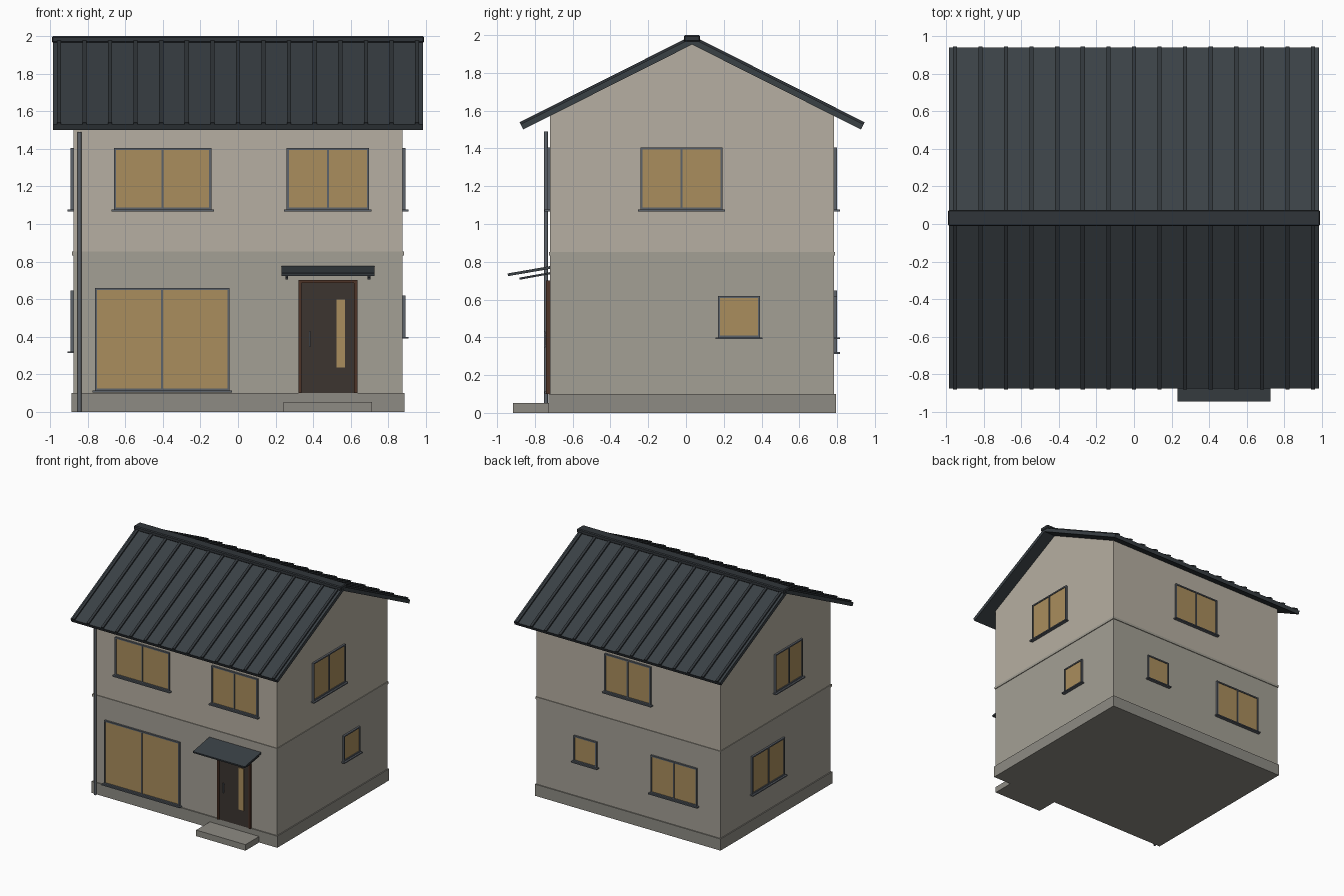
import bpy, bmesh, math
from mathutils import Matrix, Vector

if "Cube" in bpy.data.objects:
    bpy.data.objects.remove(bpy.data.objects["Cube"])

YC = 0.032                      # depth centre of the house body
HX, HY = 0.876, 0.752           # half width and half depth of the walls
APEX, SLOPE = 1.95, 0.503       # roof underside


def material(name, rgb):
    m = bpy.data.materials.new(name)
    m.diffuse_color = (*rgb, 1)
    m.use_nodes = True
    m.node_tree.nodes["Principled BSDF"].inputs["Base Color"].default_value = m.diffuse_color
    return m


UPPER = material("upper_wall", (0.47, 0.43, 0.36))
LOWER = material("lower_wall", (0.37, 0.35, 0.30))
STONE = material("concrete", (0.27, 0.26, 0.23))
ROOF = material("roof_metal", (0.042, 0.052, 0.06))
RIDGE = material("roof_trim", (0.03, 0.036, 0.042))
GLASS = material("warm_glass", (0.40, 0.27, 0.11))
FRAME = material("window_frame", (0.11, 0.125, 0.145))
WOOD = material("door_wood", (0.075, 0.033, 0.02))
LEAF = material("door_leaf", (0.045, 0.035, 0.03))


def finish(name, bm, mat, bevel=0):
    bmesh.ops.recalc_face_normals(bm, faces=bm.faces)
    me = bpy.data.meshes.new(name)
    bm.to_mesh(me)
    bm.free()
    me.materials.append(mat)
    ob = bpy.data.objects.new(name, me)
    bpy.context.collection.objects.link(ob)
    if bevel:
        mod = ob.modifiers.new("bevel", "BEVEL")
        mod.width, mod.segments = bevel, 1
    return ob


def boxes(name, corners, mat, bevel=0):
    """One object made of boxes, each given by two opposite corners."""
    bm = bmesh.new()
    for a, b in corners:
        a, b = Vector(a), Vector(b)
        size = [abs(q - p) for p, q in zip(a, b)]
        bmesh.ops.create_cube(bm, size=1, matrix=Matrix.Translation((a + b) / 2) @ Matrix.Diagonal((*size, 1)))
    return finish(name, bm, mat, bevel)


def prisms(name, profile, spans, mat, mirror=False):
    """Extrude a (y, z) profile along x over each span; optionally mirror about the ridge."""
    bm = bmesh.new()
    for s in ((1, -1) if mirror else (1,)):
        for x0, x1 in spans:
            vs = [bm.verts.new((x0, YC + s * (y - YC), z)) for y, z in profile]
            f = bm.faces.new(vs)
            ext = bmesh.ops.extrude_face_region(bm, geom=[f])["geom"]
            bmesh.ops.translate(bm, vec=(x1 - x0, 0, 0),
                                verts=[v for v in ext if isinstance(v, bmesh.types.BMVert)])
    return finish(name, bm, mat)


def body(name, grow, z0, z1, mat):
    return boxes(name, [((-HX - grow, YC - HY - grow, z0), (HX + grow, YC + HY + grow, z1))], mat)


# Foundation, walls and belt course
body("foundation", 0.009, 0, 0.1, STONE)
body("lower_walls", 0, 0.1, 0.843, LOWER)
body("belt_course", 0.006, 0.832, 0.853, LOWER)
eave = APEX - SLOPE * HY
prisms("upper_walls", [(YC - HY, 0.843), (YC + HY, 0.843), (YC + HY, eave), (YC, APEX), (YC - HY, eave)],
       [(-HX, HX)], UPPER)

# Roof slabs, standing seams and ridge cap
d = 0.894
n = Vector((-SLOPE, 1)).normalized()


def layer(t0, t1, start=0.0):
    """Slope cross-section between two heights above the roof underside."""
    tip = Vector((YC - d, APEX - SLOPE * d))
    lo, hi = tip + n * t0, tip + n * t1
    y = YC - start
    return [lo, hi, (y, hi.y + SLOPE * (y - hi.x)), (y, lo.y + SLOPE * (y - lo.x))]


prisms("roof_slabs", layer(0, 0.031), [(-0.984, 0.984)], ROOF, True)
seams = [-0.953 + i * 0.1361 for i in range(15)]
prisms("roof_seams", layer(0.029, 0.043, 0.01), [(x - 0.011, x + 0.011) for x in seams], RIDGE, True)
boxes("ridge_cap", [((-0.99, YC - 0.043, 1.964), (0.99, YC + 0.043, 2.0))], RIDGE, 0.007)

# Windows on the four walls: u runs along the wall, o points outward
SIDES = {
    "front": lambda u, o, z: (u, YC - HY - o, z),
    "back": lambda u, o, z: (u, YC + HY + o, z),
    "right": lambda u, o, z: (HX + o, u, z),
    "left": lambda u, o, z: (-HX - o, u, z),
}


def window(name, side, u0, u1, z0, z1, mullion=True):
    p, t, o = SIDES[side], 0.011, 0.016
    bars = [(u0, u0 + t, z0, z1), (u1 - t, u1, z0, z1),
            (u0 + t, u1 - t, z0, z0 + t), (u0 + t, u1 - t, z1 - t, z1)]
    if mullion:
        m = (u0 + u1) / 2
        bars.append((m - 0.005, m + 0.005, z0 + t, z1 - t))
    name = side + "_" + name
    boxes(name + "_frame", [(p(a, -0.005, b), p(c, o, e)) for a, c, b, e in bars], FRAME)
    boxes(name + "_glass", [(p(u0 + 0.005, -0.005, z0 + 0.005), p(u1 - 0.005, 0.009, z1 - 0.005))], GLASS)
    boxes(name + "_sill", [(p(u0 - 0.013, -0.005, z0 - 0.01), p(u1 + 0.013, 0.03, z0))], FRAME)


window("large_window", "front", -0.762, -0.045, 0.113, 0.66)
window("upper_left_window", "front", -0.66, -0.142, 1.077, 1.405)
window("upper_right_window", "front", 0.259, 0.698, 1.077, 1.405)
window("upper_window", "right", -0.241, 0.194, 1.077, 1.405)
window("small_window", "right", 0.17, 0.392, 0.4, 0.62, False)
window("upper_window", "back", -0.22, 0.22, 1.077, 1.405)
window("lower_window", "back", -0.66, -0.22, 0.323, 0.647)
window("small_window", "back", 0.295, 0.515, 0.4, 0.62, False)
window("upper_window", "left", -0.32, 0.05, 1.077, 1.405)
window("lower_window", "left", -0.075, 0.365, 0.323, 0.647)

# Front door with glass strip and handle
p = SIDES["front"]
boxes("door_frame", [(p(0.321, -0.005, 0.1), p(0.338, 0.022, 0.702)),
                     (p(0.618, -0.005, 0.1), p(0.635, 0.022, 0.702)),
                     (p(0.338, -0.005, 0.685), p(0.618, 0.022, 0.702))], WOOD)
boxes("door_leaf", [(p(0.338, -0.005, 0.1), p(0.618, 0.014, 0.685))], LEAF)
boxes("door_glass", [(p(0.523, 0, 0.237), p(0.57, 0.018, 0.598))], GLASS)
boxes("door_handle", [(p(0.379, 0.024, 0.345), p(0.387, 0.033, 0.43)),
                      (p(0.379, 0.01, 0.355), p(0.387, 0.026, 0.363)),
                      (p(0.379, 0.01, 0.412), p(0.387, 0.026, 0.42))], FRAME)
boxes("door_step", [((0.242, -0.915, 0), (0.712, -0.715, 0.052))], STONE)

# Sloping door canopy on two brackets
prisms("door_canopy", [(-0.945, 0.738), (-0.942, 0.724), (-0.715, 0.763), (-0.715, 0.778)], [(0.231, 0.725)], ROOF)
prisms("canopy_brackets", [(-0.882, 0.716), (-0.88, 0.705), (-0.715, 0.735), (-0.715, 0.746)],
       [(0.252, 0.266), (0.69, 0.704)], RIDGE)

# Rain downpipe on the front left corner
bm = bmesh.new()
bmesh.ops.create_cone(bm, cap_ends=True, segments=12, radius1=0.0105, radius2=0.0105, depth=1.49,
                      matrix=Matrix.Translation((-0.843, -0.741, 0.745)))
pipe = finish("downpipe", bm, FRAME)
bpy.context.view_layer.objects.active = pipe
pipe.select_set(True)
bpy.ops.object.shade_smooth_by_angle(angle=math.radians(40))
